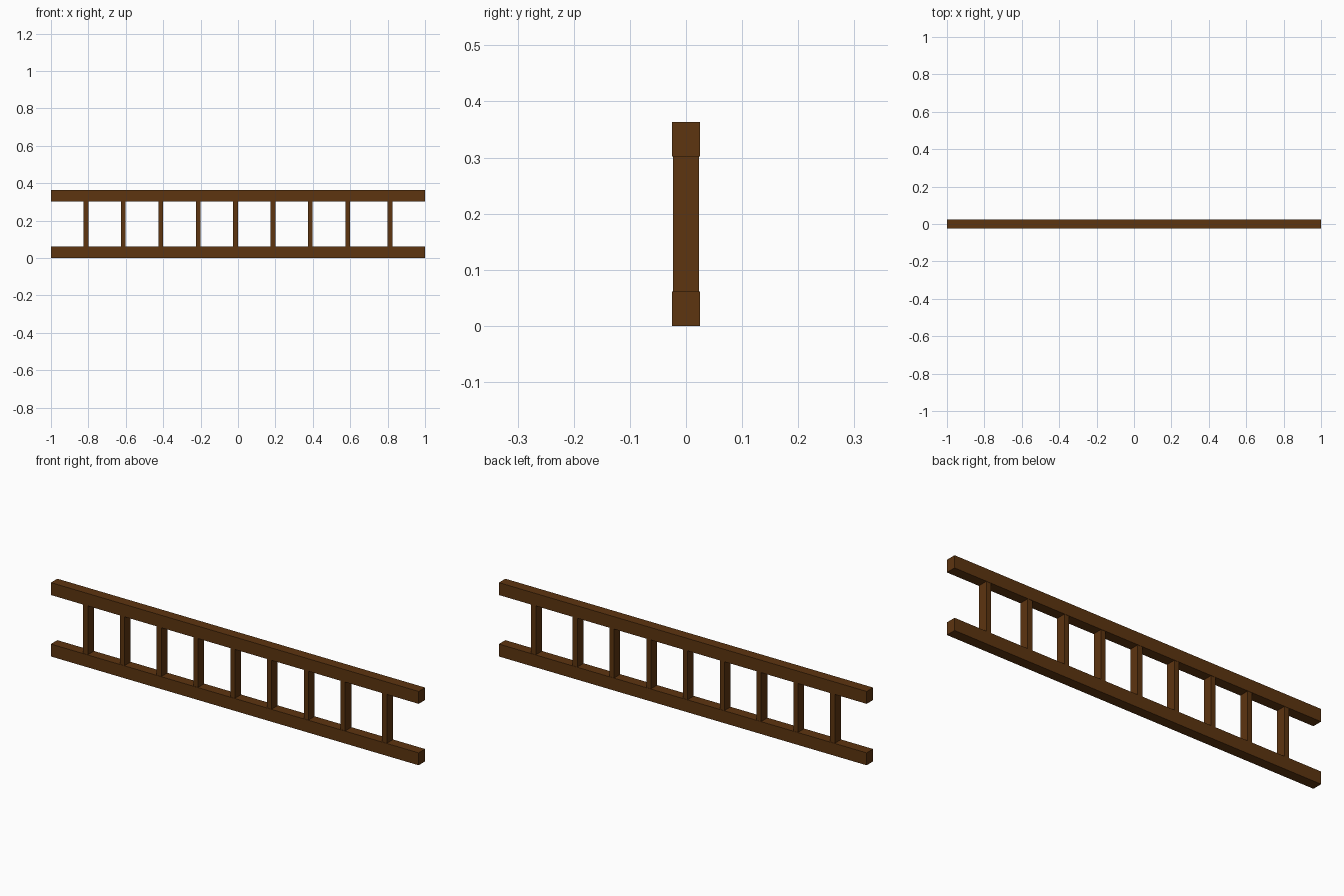
import bpy

if "Cube" in bpy.data.objects:
    bpy.data.objects.remove(bpy.data.objects["Cube"])

wood = bpy.data.materials.new("dark_brown_wood")
wood.diffuse_color = (0.11, 0.035, 0.005, 1)
wood.use_nodes = True
wood.node_tree.nodes["Principled BSDF"].inputs["Base Color"].default_value = wood.diffuse_color


def box(name, center, size):
    """Add a wooden box with applied dimensions."""
    bpy.ops.mesh.primitive_cube_add(size=1, location=center)
    obj = bpy.context.object
    obj.name = name
    obj.scale = size
    bpy.ops.object.transform_apply(location=False, rotation=False, scale=True)
    obj.data.materials.append(wood)
    return obj


HEIGHT, RAIL, DEPTH = 0.363, 0.061, 0.05

# Two long side rails
box("lower_rail", (0, 0, RAIL / 2), (2, DEPTH, RAIL))
box("upper_rail", (0, 0, HEIGHT - RAIL / 2), (2, DEPTH, RAIL))

# Rungs: eight evenly spaced, the last one set slightly further out
rung_x = [-0.813 + 0.2 * i for i in range(8)] + [0.813]
for i, x in enumerate(rung_x):
    box(f"rung_{i + 1}", (x, 0, HEIGHT / 2), (0.025, 0.047, HEIGHT - 2 * RAIL))
